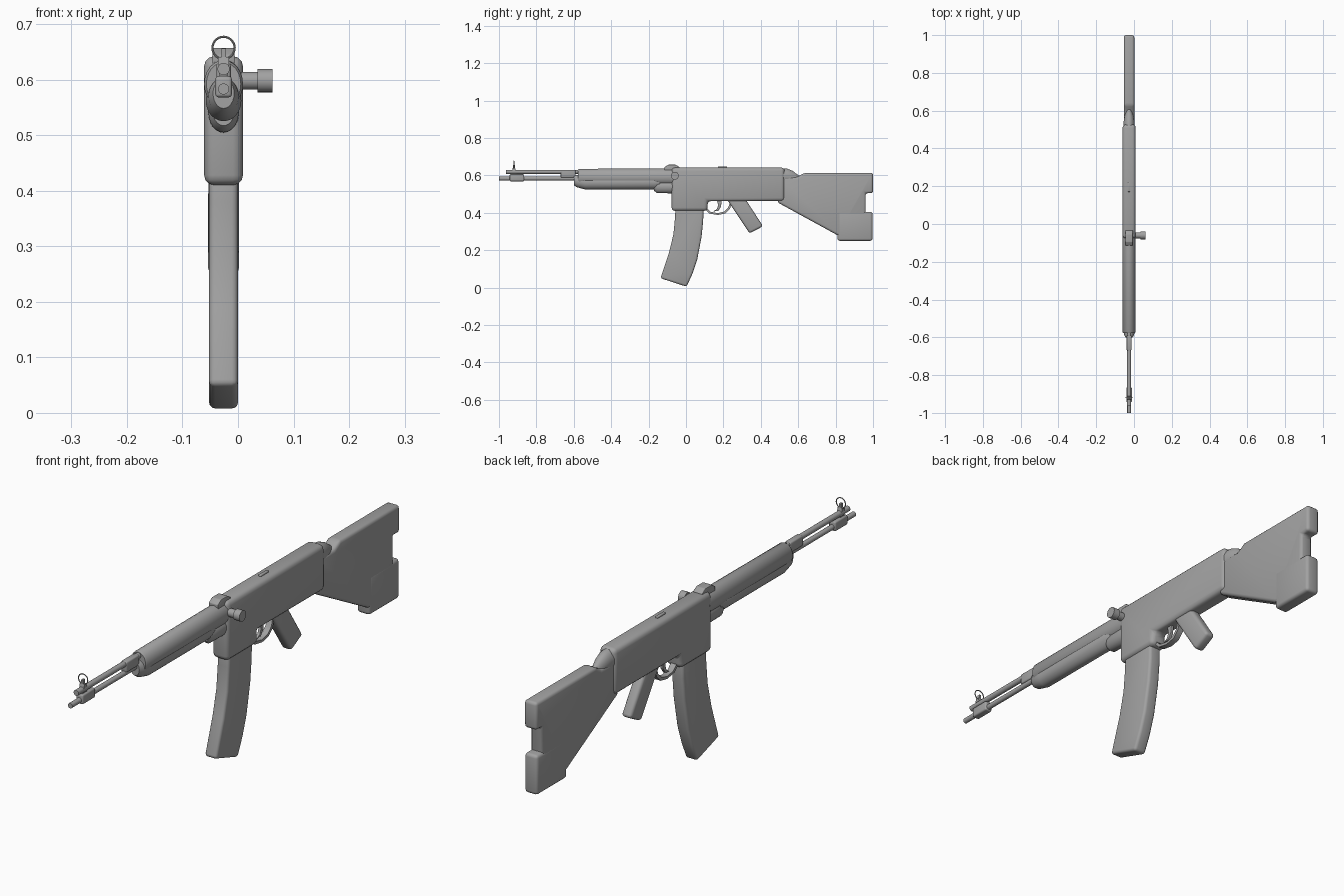
import bpy, bmesh, math
from mathutils import Vector, Matrix

cube = bpy.data.objects.get("Cube")
if cube:
    bpy.data.objects.remove(cube, do_unlink=True)

GREY = (0.36, 0.36, 0.36, 1)
metal = bpy.data.materials.new("plain grey")
metal.use_nodes = True
metal.diffuse_color = GREY
metal.node_tree.nodes["Principled BSDF"].inputs["Base Color"].default_value = GREY

MID = -0.026  # centre plane of the body


def finish(name, bm):
    bmesh.ops.recalc_face_normals(bm, faces=bm.faces[:])
    mesh = bpy.data.meshes.new(name)
    bm.to_mesh(mesh)
    bm.free()
    obj = bpy.data.objects.new(name, mesh)
    bpy.context.collection.objects.link(obj)
    mesh.materials.append(metal)
    bpy.ops.object.select_all(action='DESELECT')
    obj.select_set(True)
    bpy.context.view_layer.objects.active = obj
    bpy.ops.object.shade_smooth_by_angle(angle=math.radians(40))
    return obj


def slab(name, outline, width, bevel=0.0, mid=MID):
    """Side outline in (y, z), extruded across x, with rounded edges."""
    bm = bmesh.new()
    face = bm.faces.new([bm.verts.new((mid - width / 2, y, z)) for y, z in outline])
    out = bmesh.ops.extrude_face_region(bm, geom=[face])["geom"]
    bmesh.ops.translate(bm, vec=(width, 0, 0),
                        verts=[v for v in out if isinstance(v, bmesh.types.BMVert)])
    bmesh.ops.recalc_face_normals(bm, faces=bm.faces[:])
    if bevel:
        edges = [e for e in bm.edges if e.calc_face_angle(0) > 0.45]
        bmesh.ops.bevel(bm, geom=edges, offset=bevel, segments=3, profile=0.5,
                        affect='EDGES', clamp_overlap=True)
    return finish(name, bm)


def box(name, y0, y1, z0, z1, width, bevel=0.0):
    return slab(name, [(y0, z0), (y1, z0), (y1, z1), (y0, z1)], width, bevel)


def loft(name, sections, sides=24):
    """Elliptical sections (y, z, half width, half height) joined along y."""
    bm = bmesh.new()
    rings = []
    for y, z, rx, rz in sections:
        angles = [math.tau * i / sides for i in range(sides)]
        rings.append([bm.verts.new((MID + rx * math.cos(a), y, z + rz * math.sin(a)))
                      for a in angles])
    for a, b in zip(rings, rings[1:]):
        for i in range(sides):
            j = (i + 1) % sides
            bm.faces.new((a[i], a[j], b[j], b[i]))
    bm.faces.new(rings[0])
    bm.faces.new(rings[-1])
    return finish(name, bm)


def tube(name, y0, y1, z, r):
    return loft(name, [(y0, z, r, r), (y1, z, r, r)], 16)


def cross_pin(name, x0, x1, y, z, r):
    bm = bmesh.new()
    place = Matrix.Translation(Vector(((x0 + x1) / 2, y, z))) @ Matrix.Rotation(math.pi / 2, 4, 'Y')
    bmesh.ops.create_cone(bm, cap_ends=True, segments=20, radius1=r, radius2=r,
                          depth=x1 - x0, matrix=place)
    return finish(name, bm)


# Receiver with the magazine well
slab("receiver", [(-0.077, 0.41), (0.115, 0.41), (0.115, 0.462), (0.527, 0.462),
                  (0.527, 0.642), (-0.077, 0.642)], 0.07, 0.018)
box("top_catch", 0.17, 0.22, 0.63, 0.648, 0.012, 0.003)

# Curved magazine
slab("magazine", [(-0.056, 0.45), (-0.058, 0.38), (-0.067, 0.286), (-0.09, 0.19),
                  (-0.136, 0.05), (0.003, 0.005), (0.035, 0.075), (0.06, 0.15),
                  (0.083, 0.27), (0.092, 0.36), (0.094, 0.45)], 0.052, 0.011)

# Pistol grip
slab("grip", [(0.21, 0.485), (0.31, 0.485), (0.412, 0.328), (0.34, 0.29)], 0.042, 0.012)

# Trigger guard strip and trigger
outer = [(0.1, 0.42), (0.125, 0.396), (0.17, 0.388), (0.21, 0.396), (0.235, 0.42), (0.25, 0.465)]
inner = [(0.238, 0.465), (0.225, 0.427), (0.203, 0.406), (0.17, 0.398), (0.132, 0.405), (0.105, 0.432)]
slab("trigger_guard", outer + inner, 0.024)
slab("trigger", [(0.165, 0.47), (0.172, 0.44), (0.165, 0.42), (0.145, 0.407),
                 (0.172, 0.41), (0.187, 0.432), (0.192, 0.47)], 0.012, 0.002)

# Shoulder stock, notched at the rear, with a lower pad
slab("stock", [(0.49, 0.455), (0.81, 0.28), (0.96, 0.27), (0.96, 0.505), (1, 0.505),
               (1, 0.613), (0.63, 0.613), (0.595, 0.59), (0.5, 0.59)], 0.055, 0.012)
box("stock_pad", 0.81, 0.997, 0.25, 0.405, 0.056, 0.012)
loft("stock_neck", [(0.5, 0.595, 0.031, 0.043), (0.54, 0.595, 0.029, 0.041),
                    (0.57, 0.588, 0.024, 0.036), (0.595, 0.577, 0.017, 0.028),
                    (0.62, 0.572, 0.008, 0.018)])

# Handguard halves
loft("upper_handguard", [(-0.578, 0.592, 0.031, 0.039), (-0.572, 0.592, 0.035, 0.043),
                         (-0.06, 0.592, 0.035, 0.045)])
loft("lower_handguard", [(-0.6, 0.575, 0.019, 0.027), (-0.585, 0.57, 0.027, 0.033),
                         (-0.54, 0.562, 0.032, 0.037), (-0.17, 0.562, 0.032, 0.037),
                         (-0.14, 0.565, 0.026, 0.03)])
loft("handguard_heel", [(-0.17, 0.545, 0.02, 0.028), (-0.155, 0.54, 0.027, 0.035),
                        (-0.06, 0.54, 0.028, 0.036)])

# Barrel, gas tube and their blocks
tube("barrel", -1, -0.55, 0.583, 0.01)
tube("gas_tube", -0.963, -0.55, 0.619, 0.011)
box("gas_block", -0.67, -0.59, 0.588, 0.63, 0.026, 0.006)
box("muzzle_block", -0.943, -0.865, 0.568, 0.606, 0.03, 0.006)
box("sight_bridge", -0.935, -0.905, 0.59, 0.625, 0.014, 0.003)

# Front sight post and hoop
box("front_sight_post", -0.926, -0.914, 0.62, 0.656, 0.008)
bpy.ops.mesh.primitive_torus_add(location=(MID, -0.92, 0.657), rotation=(math.pi / 2, 0, 0),
                                 major_radius=0.02, minor_radius=0.002,
                                 major_segments=28, minor_segments=8)
hoop = bpy.context.object
hoop.name = "front_sight_hoop"
hoop.data.materials.append(metal)
bpy.ops.object.shade_smooth_by_angle()
slab("front_sight_base", [(-0.93, 0.625), (-0.91, 0.625), (-0.914, 0.641), (-0.926, 0.641)], 0.02)

# Rear sight
slab("rear_sight", [(-0.115, 0.625), (-0.035, 0.625), (-0.035, 0.644), (-0.055, 0.657),
                    (-0.095, 0.657), (-0.115, 0.644)], 0.04, 0.002)

# Charging handle on the left side
cross_pin("handle_stem", -0.02, 0.04, -0.06, 0.598, 0.016)
cross_pin("handle_knob", 0.035, 0.062, -0.06, 0.598, 0.021)
